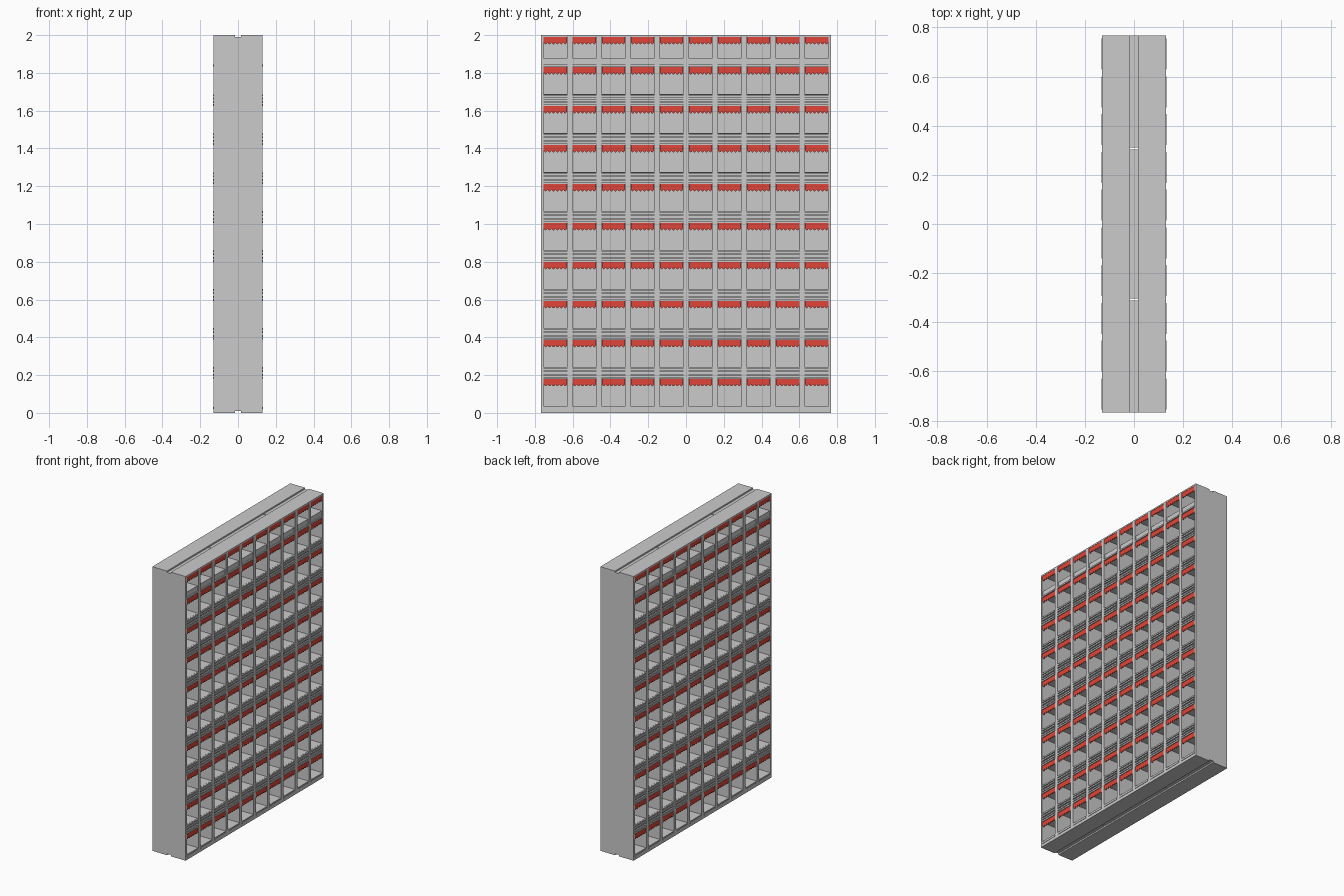
import bpy, bmesh, math
from mathutils import Matrix, Vector

if "Cube" in bpy.data.objects:
    bpy.data.objects.remove(bpy.data.objects["Cube"])

COLS, PITCH, OPEN_W = 10, 0.1536, 0.128
HALF_Y = COLS * PITCH / 2
FRONT, INNER = 0.13, 0.016
ROW = 0.2063
# (floor, ceiling) heights of every row of openings
rows = [(0.037 + ROW * i, 0.18 + ROW * i) for i in range(9)] + [(1.88, 1.99)]
centres = [-HALF_Y + PITCH * (i + 0.5) for i in range(COLS)]


def box(bm, x0, x1, y0, y1, z0, z1):
    m = Matrix.Translation(((x0 + x1) / 2, (y0 + y1) / 2, (z0 + z1) / 2))
    m = m @ Matrix.Diagonal((x1 - x0, y1 - y0, z1 - z0, 1))
    bmesh.ops.create_cube(bm, size=1, matrix=m)


def finish(bm, name, mirror=True, colour=None):
    bmesh.ops.recalc_face_normals(bm, faces=bm.faces)
    me = bpy.data.meshes.new(name)
    bm.to_mesh(me)
    bm.free()
    ob = bpy.data.objects.new(name, me)
    bpy.context.collection.objects.link(ob)
    if mirror:
        ob.modifiers.new("both_facades", 'MIRROR')
    if colour:
        mat = bpy.data.materials.new(name)
        mat.diffuse_color = colour
        mat.use_nodes = True
        mat.node_tree.nodes["Principled BSDF"].inputs["Base Color"].default_value = mat.diffuse_color
        me.materials.append(mat)
    return ob


# vertical party walls, end walls included
bm = bmesh.new()
for i in range(COLS + 1):
    y = -HALF_Y + PITCH * i
    w = (PITCH - OPEN_W) / 2
    box(bm, INNER, FRONT, max(y - w, -HALF_Y), min(y + w, HALF_Y), 0, 2)
finish(bm, "party_walls")

# floor slabs between rows, plus base and roof
bm = bmesh.new()
edges = [0] + [z for r in rows for z in r] + [2]
for z0, z1 in zip(edges[::2], edges[1::2]):
    for y in centres:
        h = OPEN_W / 2
        face = FRONT if z0 == 0 or z1 == 2 else FRONT - 0.006
        box(bm, INNER, face, y - h, y + h, z0, z1)
finish(bm, "floor_slabs")

# shared spine closing the back of the cells, split into three lengths
bm = bmesh.new()
cuts = [-HALF_Y, -2 * PITCH, 2 * PITCH, HALF_Y]
for a, b in zip(cuts, cuts[1:]):
    a += 0.004 if a > -HALF_Y else 0
    b -= 0.004 if b < HALF_Y else 0
    box(bm, -INNER, INNER, a, b, 0.01, 1.99)
finish(bm, "central_spine", mirror=False)

# horizontal trim bars on the slab fronts: sill pair below, lintel pair above
bm = bmesh.new()
for r, (z0, z1) in enumerate(rows):
    bars = []
    if r < 9:
        bars += [z0 - 0.006, z0 - 0.022] if r else [z0 - 0.012]
        bars += [z1 + 0.006, z1 + 0.021] if r < 8 else [z1 + 0.008]
    for z in bars:
        for y in centres:
            h = OPEN_W / 2 - 0.001
            box(bm, FRONT - 0.012, FRONT + 0.003, y - h, y + h, z - 0.005, z + 0.005)
finish(bm, "trim_bars")

# scalloped red awnings at the top of every opening
bm = bmesh.new()
N, SEG, W = 6, 6, OPEN_W - 0.004
for z0, z1 in rows:
    for y in centres:
        pts = [(-W / 2, 0)]
        for s in range(N):
            for k in range(SEG + (s == N - 1)):
                t = k / SEG
                pts.append((-W / 2 + W * (s + t) / N, -0.028 - 0.011 * math.sin(math.pi * t)))
        pts.append((W / 2, 0))
        face = bm.faces.new([bm.verts.new((FRONT - 0.006, y + a, z1 + b)) for a, b in pts])
        ext = bmesh.ops.extrude_face_region(bm, geom=[face])
        verts = [v for v in ext["geom"] if isinstance(v, bmesh.types.BMVert)]
        bmesh.ops.translate(bm, verts=verts, vec=Vector((0.004, 0, 0)))
finish(bm, "awnings", colour=(0.75, 0.06, 0.04, 1))
